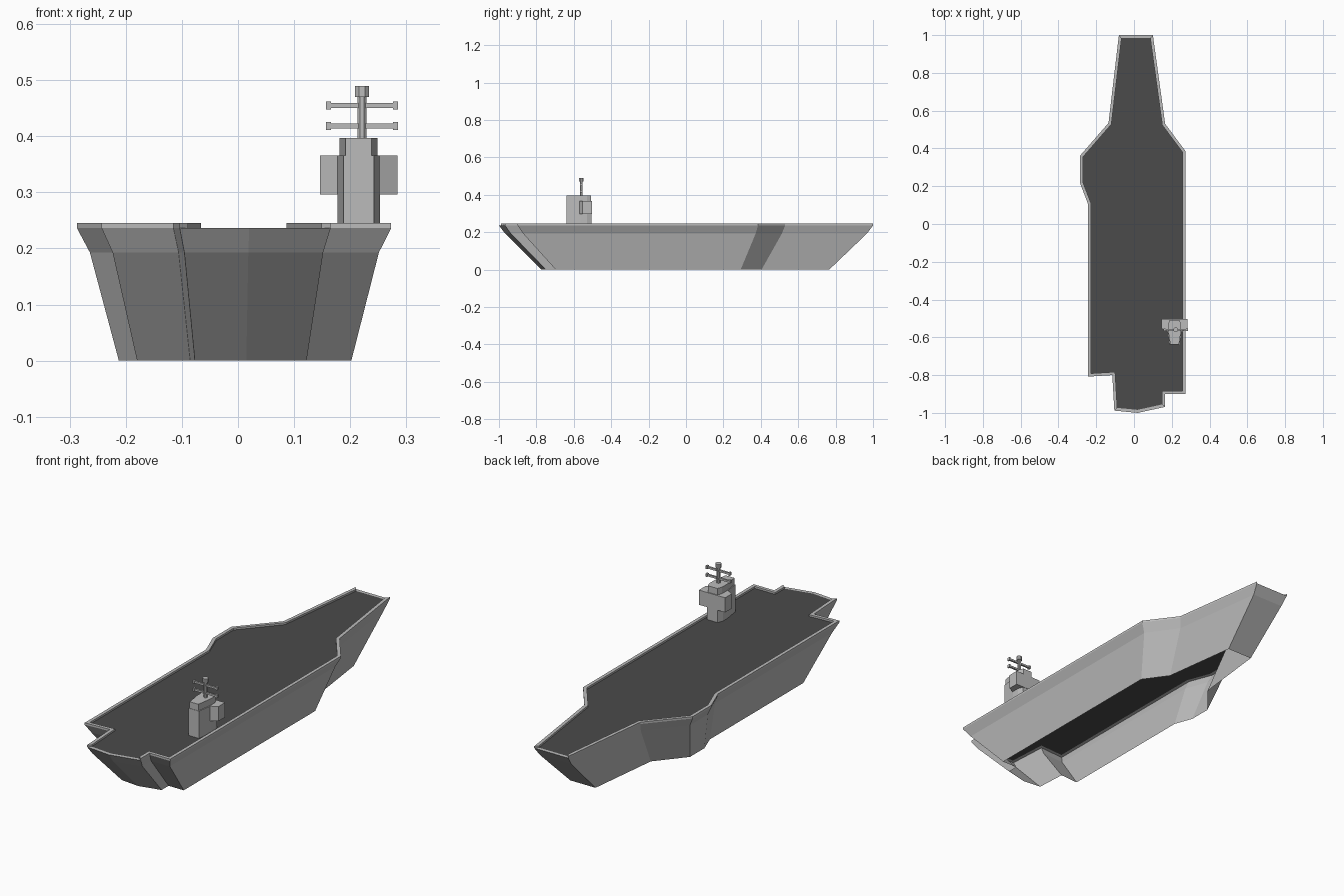
import bpy, bmesh, math
from mathutils import Vector

if "Cube" in bpy.data.objects:
    bpy.data.objects.remove(bpy.data.objects["Cube"])


def material(name, v):
    m = bpy.data.materials.new(name)
    m.diffuse_color = (v, v, v, 1)
    m.use_nodes = True
    m.node_tree.nodes["Principled BSDF"].inputs["Base Color"].default_value = m.diffuse_color
    return m


GREY = material("light grey", 0.5)
DARK = material("dark deck grey", 0.07)


def finish(name, bm, mats):
    me = bpy.data.meshes.new(name)
    bm.to_mesh(me)
    bm.free()
    for m in mats:
        me.materials.append(m)
    ob = bpy.data.objects.new(name, me)
    bpy.context.collection.objects.link(ob)
    return ob


def prism(name, pts, z0, z1):
    """Closed upright prism from a counterclockwise plan."""
    bm = bmesh.new()
    lo = [bm.verts.new((x, y, z0)) for x, y in pts]
    hi = [bm.verts.new((x, y, z1)) for x, y in pts]
    n = len(pts)
    bm.faces.new(lo[::-1])
    bm.faces.new(hi)
    for i in range(n):
        j = (i + 1) % n
        bm.faces.new((lo[i], lo[j], hi[j], hi[i]))
    return finish(name, bm, [GREY])


def box(name, x0, x1, y0, y1, z0, z1):
    return prism(name, [(x0, y0), (x1, y0), (x1, y1), (x0, y1)], z0, z1)


# Flight deck outline, counterclockwise from the bow
outline = [(0.10, 1.0), (-0.08, 1.0), (-0.135, 0.535), (-0.287, 0.36),
           (-0.287, 0.22), (-0.243, 0.105), (-0.243, -0.808), (-0.115, -0.80),
           (-0.104, -0.988), (0.02, -1.0), (0.165, -0.968), (0.165, -0.9),
           (0.273, -0.9), (0.273, 0.385), (0.165, 0.53)]
N = len(outline)
LOW_EDGES = {0, 8, 9}          # bow and stern edges have no raised rim
Z_DECK, Z_RIM = 0.236, 0.245


def inset(pts, d):
    """Mitred inward offset of a counterclockwise outline."""
    out = []
    for i in range(len(pts)):
        p = Vector(pts[i])
        a = (p - Vector(pts[i - 1])).normalized()
        b = (Vector(pts[(i + 1) % len(pts)]) - p).normalized()
        na, nb = Vector((-a.y, a.x)), Vector((-b.y, b.x))
        q = p + (na + nb) * (d / (1 + na.dot(nb)))
        out.append((q.x, q.y))
    return out


inner = inset(outline, 0.016)

# Hull shell, open underneath, with the dark deck inside a light border
bm = bmesh.new()
rings = []
for z, sx, sy, oy in ((0, 0.74, 0.77, -0.004), (0.193, 0.92, 0.968, 0), (Z_DECK, 1, 1, 0)):
    rings.append([bm.verts.new((x * sx, y * sy + oy, z)) for x, y in outline])
rings.append([bm.verts.new((x, y, Z_DECK)) for x, y in inner])
for lo, hi in zip(rings, rings[1:]):
    for i in range(N):
        j = (i + 1) % N
        bm.faces.new((lo[i], lo[j], hi[j], hi[i]))
bm.faces.new(rings[-1]).material_index = 1
finish("hull", bm, [GREY, DARK])

# Raised rim along the sides
for i in range(N):
    if i not in LOW_EDGES:
        j = (i + 1) % N
        prism("deck_rim", [outline[i], outline[j], inner[j], inner[i]], Z_DECK, Z_RIM)

# Island tower, its top storey and the bridge wings
CX = 0.215


def mirrored(half):
    """Plan from its right-hand half (offsets from the tower centre line)."""
    return [(CX + x, y) for x, y in half] + [(CX - x, y) for x, y in half[::-1]]


prism("tower", mirrored([(0.027, -0.64), (0.038, -0.565), (0.038, -0.53), (0.028, -0.505)]),
      Z_DECK, 0.366)
prism("tower_top", mirrored([(0.023, -0.638), (0.034, -0.565), (0.034, -0.53), (0.025, -0.507)]),
      0.366, 0.397)
prism("bridge_wings", mirrored([(0.038, -0.57), (0.069, -0.553), (0.069, -0.503)]),
      0.296, 0.366)

# Mast, cap and crossed yards
MX, MY = 0.221, -0.56


def octagon(r):
    return [(MX + r * math.cos((k + .5) * math.pi / 4), MY + r * math.sin((k + .5) * math.pi / 4))
            for k in range(8)]


prism("mast", octagon(0.0085), 0.397, 0.472)
prism("mast_cap", octagon(0.0135), 0.470, 0.489)
for z in (0.418, 0.455):
    box("yard", MX - 0.06, MX + 0.06, MY - 0.0045, MY + 0.0045, z - 0.0045, z + 0.0045)
    for s in (-1, 1):
        x = MX + s * 0.060
        box("yard_end", x - 0.0045, x + 0.0045, MY - 0.007, MY + 0.007, z - 0.007, z + 0.007)
